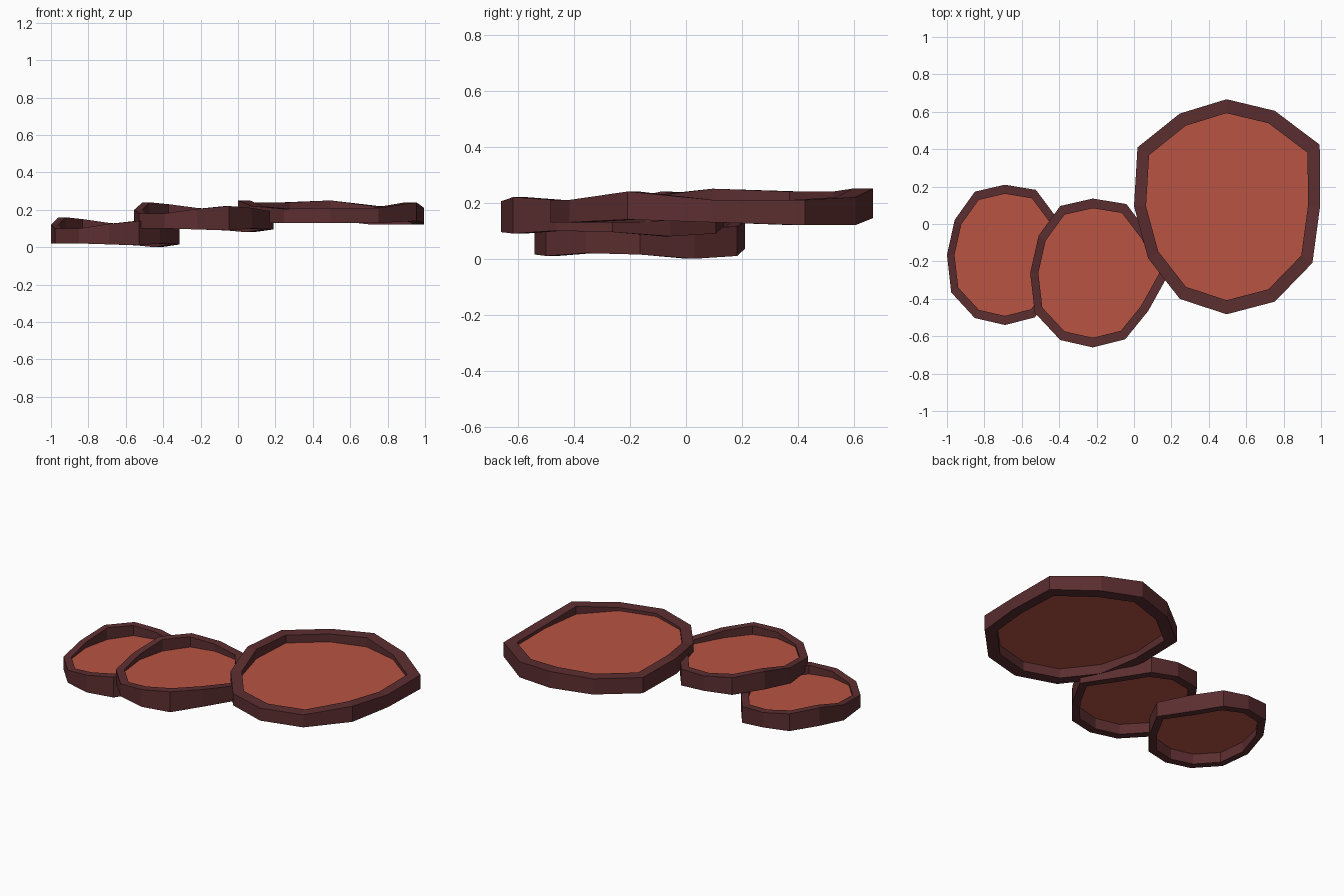
import bpy
import bmesh
from math import sin, cos, tau

cube = bpy.data.objects.get("Cube")
if cube:
    bpy.data.objects.remove(cube, do_unlink=True)


def make_material(name, srgb):
    color = [((c / 255 + 0.055) / 1.055) ** 2.4 for c in srgb] + [1.0]
    mat = bpy.data.materials.new(name)
    mat.use_nodes = True
    mat.diffuse_color = color
    mat.node_tree.nodes["Principled BSDF"].inputs["Base Color"].default_value = color
    return mat


rim_material = make_material("dark maroon", (92, 46, 48))
cap_material = make_material("burnt orange", (184, 83, 66))


def make_object(name, bm, material):
    mesh = bpy.data.meshes.new(name)
    bm.to_mesh(mesh)
    bm.free()
    mesh.materials.append(material)
    obj = bpy.data.objects.new(name, mesh)
    bpy.context.collection.objects.link(obj)


def outline(center, size, radii, scale):
    """Clockwise lobed outline that starts at the back."""
    count = len(radii)
    return [(center[0] + size[0] * r * scale * sin(tau * i / count),
             center[1] + size[1] * r * scale * cos(tau * i / count))
            for i, r in enumerate(radii)]


def shelf(name, center, size, base, radii, tops, bottoms, cap_height):
    outer = outline(center, size, radii, 1.0)
    inner = outline(center, size, radii, 0.87)
    count = len(radii)

    # wavy rim: a rectangular section swept round the outline
    bm = bmesh.new()
    loops = [[bm.verts.new((x, y, base + z)) for (x, y), z in zip(ring, heights)]
             for ring, heights in ((outer, bottoms), (outer, tops),
                                   (inner, tops), (inner, bottoms))]
    for k in range(4):
        a, b = loops[k], loops[(k + 1) % 4]
        for i in range(count):
            j = (i + 1) % count
            bm.faces.new((a[i], a[j], b[j], b[i]))
    bmesh.ops.recalc_face_normals(bm, faces=bm.faces)
    make_object(name + "_rim", bm, rim_material)

    # flat cap: one upward sheet set inside the rim
    bm = bmesh.new()
    bm.faces.new([bm.verts.new((x, y, base + cap_height)) for x, y in reversed(inner)])
    make_object(name + "_cap", bm, cap_material)


# the two small shelves share one shape
small_radii = [1, 1.07, 1.04, 1.22, 1.02, 1.03, 1, 1.04, 1.07, 1, 1, 1.04]
small_tops = [.13, .115, .11, .11, .13, .14, .125, .1, .1, .12, .16, .15]
small_bottoms = [.035, .01, 0, .015, .02, .01, .015, .02, .02, .02, .045, .04]
shelf("low_shelf", (-.69, -.165), (.31, .375), 0,
      small_radii, small_tops, small_bottoms, .085)
shelf("middle_shelf", (-.22, -.262), (.335, .398), .08,
      small_radii, small_tops, small_bottoms, .085)

# the large shelf on top
large_radii = [1, 1.03, 1.15, 1, 1.06, 1.03, 1.01, 1, .97, .99, 1.1, 1]
large_tops = [.13, .1, .09, .09, .12, .09, .09, .085, .1, .13, .12, .12]
large_bottoms = [.025, 0, 0, .01, .02, .01, .01, .01, .01, .03, .02, .02]
shelf("high_shelf", (.495, .095), (.5, .572), .12,
      large_radii, large_tops, large_bottoms, .07)
